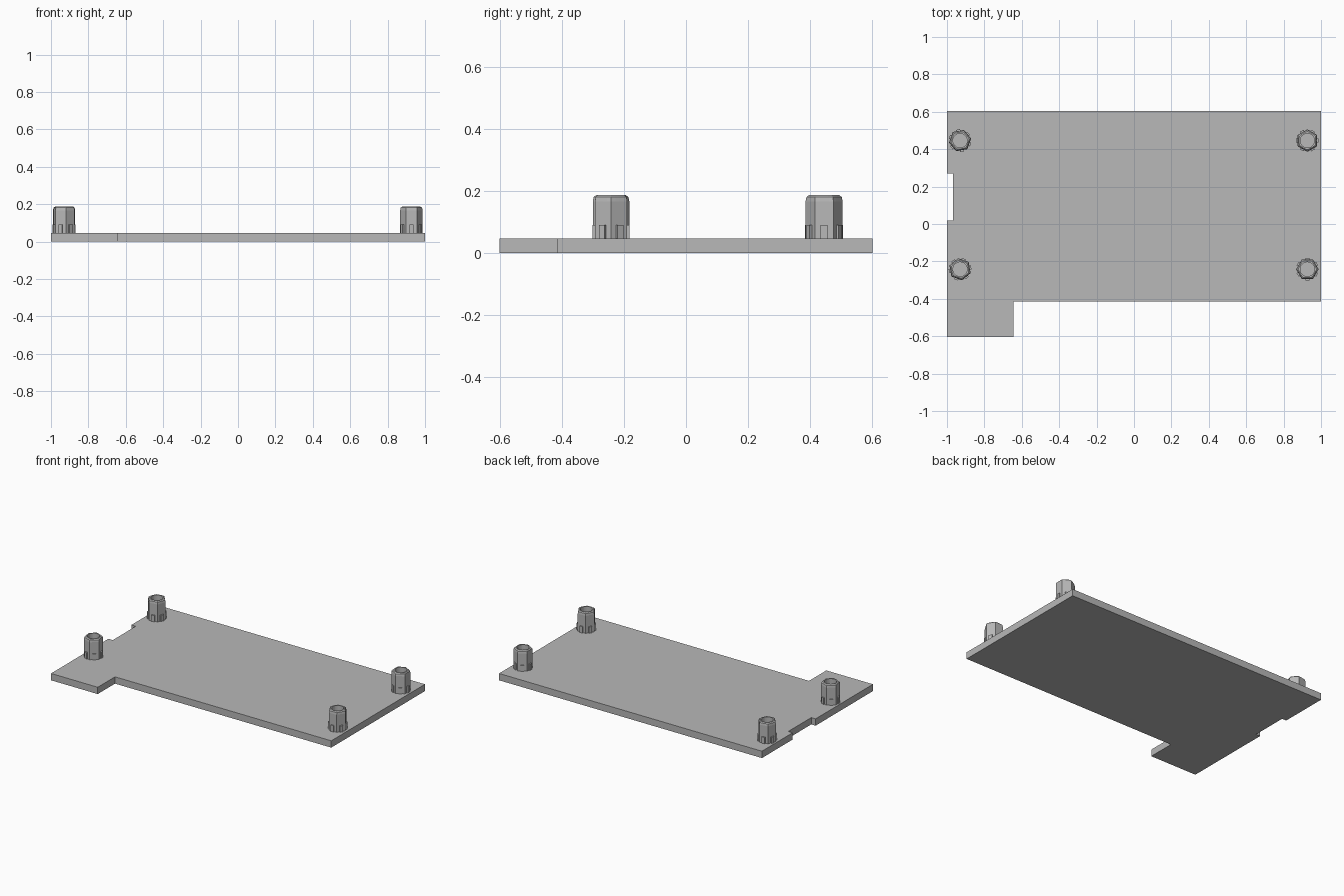
import bpy, bmesh
from math import cos, sin, pi, radians
from mathutils import Matrix

cube = bpy.data.objects.get("Cube")
if cube:
    bpy.data.objects.remove(cube, do_unlink=True)

grey = bpy.data.materials.new("plain_grey")
grey.use_nodes = True
grey.diffuse_color = (0.48, 0.48, 0.48, 1)
grey.node_tree.nodes["Principled BSDF"].inputs["Base Color"].default_value = grey.diffuse_color

PLATE_TOP = 0.047
POST_TOP = 0.187
COLLAR_TOP = 0.09
SEGS = 24


def make_object(name, bm, location=(0, 0, 0), turn=0):
    bmesh.ops.recalc_face_normals(bm, faces=bm.faces)
    mesh = bpy.data.meshes.new(name)
    bm.to_mesh(mesh)
    bm.free()
    mesh.materials.append(grey)
    obj = bpy.data.objects.new(name, mesh)
    obj.location = location
    obj.rotation_euler.z = radians(turn)
    bpy.context.collection.objects.link(obj)
    return obj


def make_plate():
    # Outline with a front corner tab and a notch in the right edge
    outline = [(-1, -0.603), (-0.645, -0.603), (-0.645, -0.415), (1, -0.415),
               (1, 0.603), (-1, 0.603), (-1, 0.27), (-0.967, 0.27),
               (-0.967, 0.02), (-1, 0.02)]
    bm = bmesh.new()
    face = bm.faces.new([bm.verts.new((x, y, 0)) for x, y in outline])
    top = bmesh.ops.extrude_face_region(bm, geom=[face])["geom"]
    bmesh.ops.translate(bm, vec=(0, 0, PLATE_TOP),
                        verts=[v for v in top if isinstance(v, bmesh.types.BMVert)])
    make_object("base_plate", bm)


def ring(bm, radius, z, hexness):
    # Ring that blends from a circle (0) to a hexagon (1)
    verts = []
    for i in range(SEGS):
        a = 2 * pi * i / SEGS
        hex_scale = cos(pi / 6) / cos(a % (pi / 3) - pi / 6)
        r = radius * (1 + hexness * (hex_scale - 1))
        verts.append(bm.verts.new((r * cos(a), r * sin(a), z)))
    return verts


def make_post(name, location, turn):
    # Hollow hexagonal sleeve with a rounded top rim
    bm = bmesh.new()
    profile = [(0.06, PLATE_TOP, 1), (0.06, POST_TOP - 0.02, 1),
               (0.057, POST_TOP - 0.006, 0.9), (0.049, POST_TOP, 0.7),
               (0.038, POST_TOP, 0), (0.038, PLATE_TOP, 0)]
    rings = [ring(bm, *p) for p in profile]
    for low, high in zip(rings, rings[1:]):
        for i in range(SEGS):
            j = (i + 1) % SEGS
            bm.faces.new((low[i], low[j], high[j], high[i]))
    # Small grip ribs around the foot, one on each flat
    height = COLLAR_TOP - PLATE_TOP
    for k in range(6):
        placing = (Matrix.Rotation(pi / 6 + k * pi / 3, 4, "Z")
                   @ Matrix.Translation((0.053, 0, PLATE_TOP + height / 2))
                   @ Matrix.Diagonal((0.014, 0.022, height, 1)))
        bmesh.ops.create_cube(bm, size=1, matrix=placing)
    make_object(name, bm, location, turn)


make_plate()
for side, x in (("right", -0.93), ("left", 0.927)):
    for end, y in (("front", -0.242), ("back", 0.446)):
        turn = {"right": 40, "left": 0}[side] + (30 if end == "back" else 0)
        make_post(f"{end}_{side}_post", (x, y, 0), turn)
